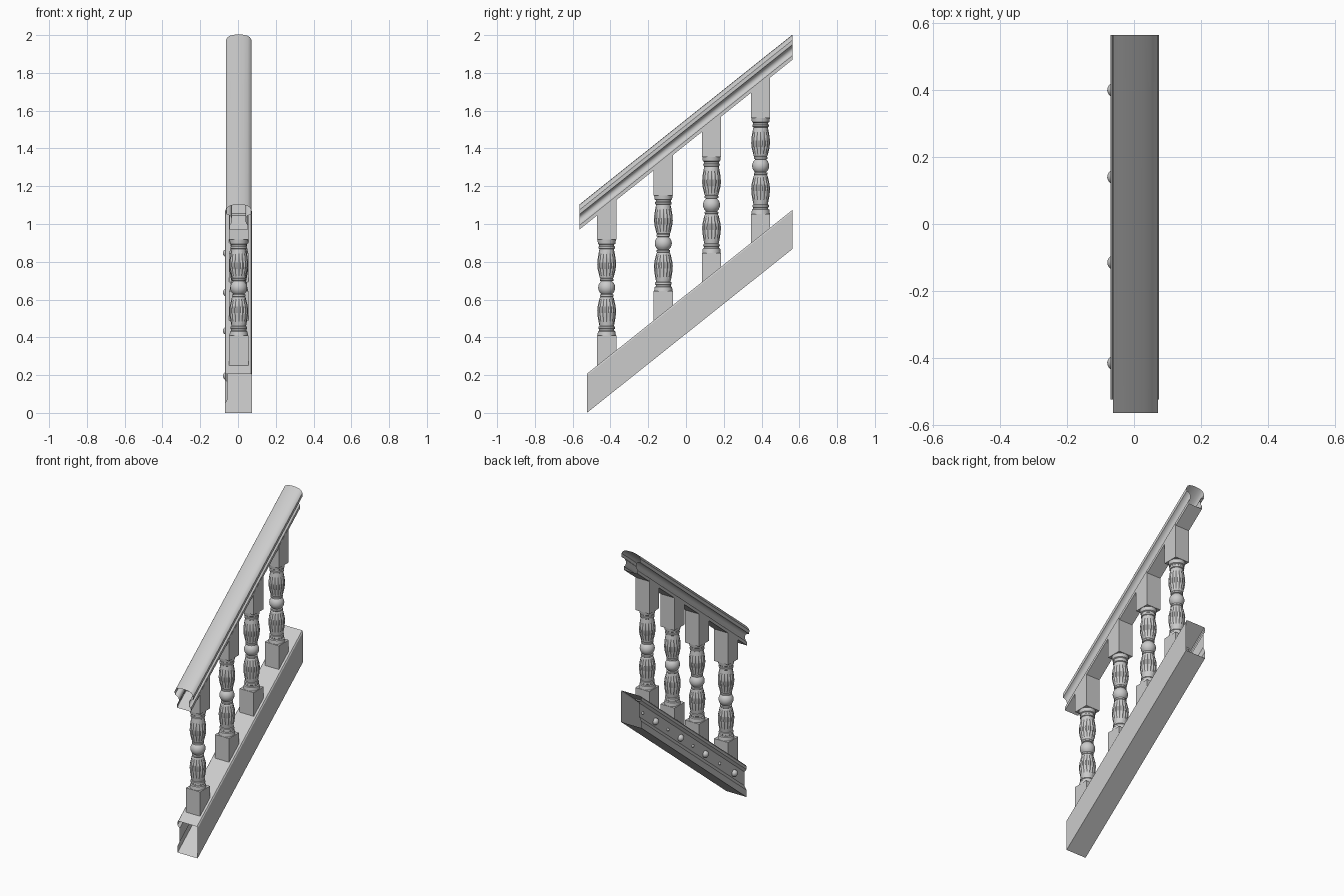
import bpy, bmesh, math
from mathutils import Matrix

if "Cube" in bpy.data.objects:
    bpy.data.objects.remove(bpy.data.objects["Cube"])

SLOPE = 0.797
CX = 0.004


def finish(bm, name, angle=None):
    bmesh.ops.recalc_face_normals(bm, faces=bm.faces)
    me = bpy.data.meshes.new(name)
    bm.to_mesh(me)
    bm.free()
    ob = bpy.data.objects.new(name, me)
    bpy.context.collection.objects.link(ob)
    if angle:
        bpy.ops.object.select_all(action='DESELECT')
        ob.select_set(True)
        bpy.context.view_layer.objects.active = ob
        bpy.ops.object.shade_smooth_by_angle(angle=math.radians(angle))
    return ob


def sloped_extrusion(name, profile, y0, y1, z0, angle=None):
    """Open-ended moulding with vertical ends that climbs along y."""
    bm = bmesh.new()
    a = [bm.verts.new((x, y0, z0 + z)) for x, z in profile]
    b = [bm.verts.new((x, y1, z0 + z + SLOPE * (y1 - y0))) for x, z in profile]
    n = len(profile)
    for i in range(n):
        j = (i + 1) % n
        bm.faces.new((a[i], a[j], b[j], b[i]))
    return finish(bm, name, angle)


# Sloping base, with a recessed panel on its left side
base_profile = [(-0.07, 0), (0.075, 0), (0.075, 0.197), (0.070, 0.207),
                (-0.065, 0.207), (-0.07, 0.200), (-0.07, 0.180), (-0.056, 0.160),
                (-0.056, 0.070), (-0.07, 0.045)]
sloped_extrusion("base_stringer", base_profile, -0.525, 0.565, 0.0)

# Handrail with rounded top, side coves and a flat underside
half = [(0.050, 0), (0.050, 0.022), (0.041, 0.030), (0.036, 0.044), (0.036, 0.058),
        (0.042, 0.070), (0.054, 0.078), (0.066, 0.080), (0.067, 0.104),
        (0.060, 0.117), (0.047, 0.126), (0.026, 0.131)]
rail_profile = ([(CX + x, z) for x, z in half] + [(CX, 0.133)]
                + [(CX - x, z) for x, z in reversed(half)])
sloped_extrusion("handrail", rail_profile, -0.565, 0.565, 0.970, 35)

# Half of the turned profile: height from the middle, radius, flute depth
turned = [(0, .045, 0), (.012, .0435, 0), (.024, .038, 0), (.034, .029, 0),
          (.037, .036, 0), (.046, .036, 0), (.049, .033, 0), (.054, .037, 0),
          (.070, .041, .003), (.095, .047, .004), (.120, .050, .004),
          (.150, .048, .004), (.175, .044, .003), (.195, .040, .001), (.204, .038, 0),
          (.207, .043, 0), (.217, .044, 0), (.220, .040, 0), (.228, .040, 0),
          (.232, .046, 0), (.246, .048, 0), (.254, .049, 0)]
SIDES = 32


def block(name, y, bottom, top):
    """Square block; bottom and top give the height at a given y."""
    h = 0.051
    bm = bmesh.new()
    corners = [(-h, -h), (h, -h), (h, h), (-h, h)]
    lo = [bm.verts.new((CX + dx, y + dy, bottom(y + dy))) for dx, dy in corners]
    hi = [bm.verts.new((CX + dx, y + dy, top(y + dy))) for dx, dy in corners]
    bm.faces.new(lo)
    bm.faces.new(hi)
    for i in range(4):
        j = (i + 1) % 4
        bm.faces.new((lo[i], lo[j], hi[j], hi[i]))
    finish(bm, name)


def spindle(name, y, zc):
    full = [(-z, r, f) for z, r, f in reversed(turned[1:])] + turned
    bm = bmesh.new()
    rings = []
    for z, r, f in full:
        ring = []
        for k in range(SIDES):
            a = 2 * math.pi * k / SIDES
            rr = r - f * (k % 2)
            ring.append(bm.verts.new((CX + rr * math.cos(a), y + rr * math.sin(a), zc + z)))
        rings.append(ring)
    for p, q in zip(rings, rings[1:]):
        for k in range(SIDES):
            m = (k + 1) % SIDES
            bm.faces.new((p[k], p[m], q[m], q[k]))
    finish(bm, name, 30)


# Four balusters: lower block, turned spindle, upper block
balusters = [(-0.42, 0.663), (-0.12, 0.898), (0.135, 1.101), (0.395, 1.308)]
for n, (y, zc) in enumerate(balusters, 1):
    block(f"lower_block_{n}", y, lambda v: 0.197 + SLOPE * (v + 0.525),
          lambda v, z=zc: z - 0.254)
    spindle(f"turned_spindle_{n}", y, zc)
    block(f"upper_block_{n}", y, lambda v, z=zc: z + 0.254,
          lambda v: 0.980 + SLOPE * (v + 0.565))


# Large and small domed studs on the recessed panel
def stud(name, y, r):
    bm = bmesh.new()
    z = 0.108 + SLOPE * (y + 0.525)
    bmesh.ops.create_uvsphere(bm, u_segments=16, v_segments=10, radius=r,
                              matrix=Matrix.Translation((-0.058, y, z)) @ Matrix.Rotation(math.pi / 2, 4, 'Y'))
    bmesh.ops.bisect_plane(bm, geom=bm.verts[:] + bm.edges[:] + bm.faces[:],
                           plane_co=(-0.056, 0, 0), plane_no=(1, 0, 0), clear_outer=True)
    finish(bm, name, 40)


for n, y in enumerate((-0.415, -0.115, 0.14, 0.40), 1):
    stud(f"large_stud_{n}", y, 0.022)
for n, y in enumerate((-0.265, 0.012, 0.27, 0.53), 1):
    stud(f"small_stud_{n}", y, 0.009)
